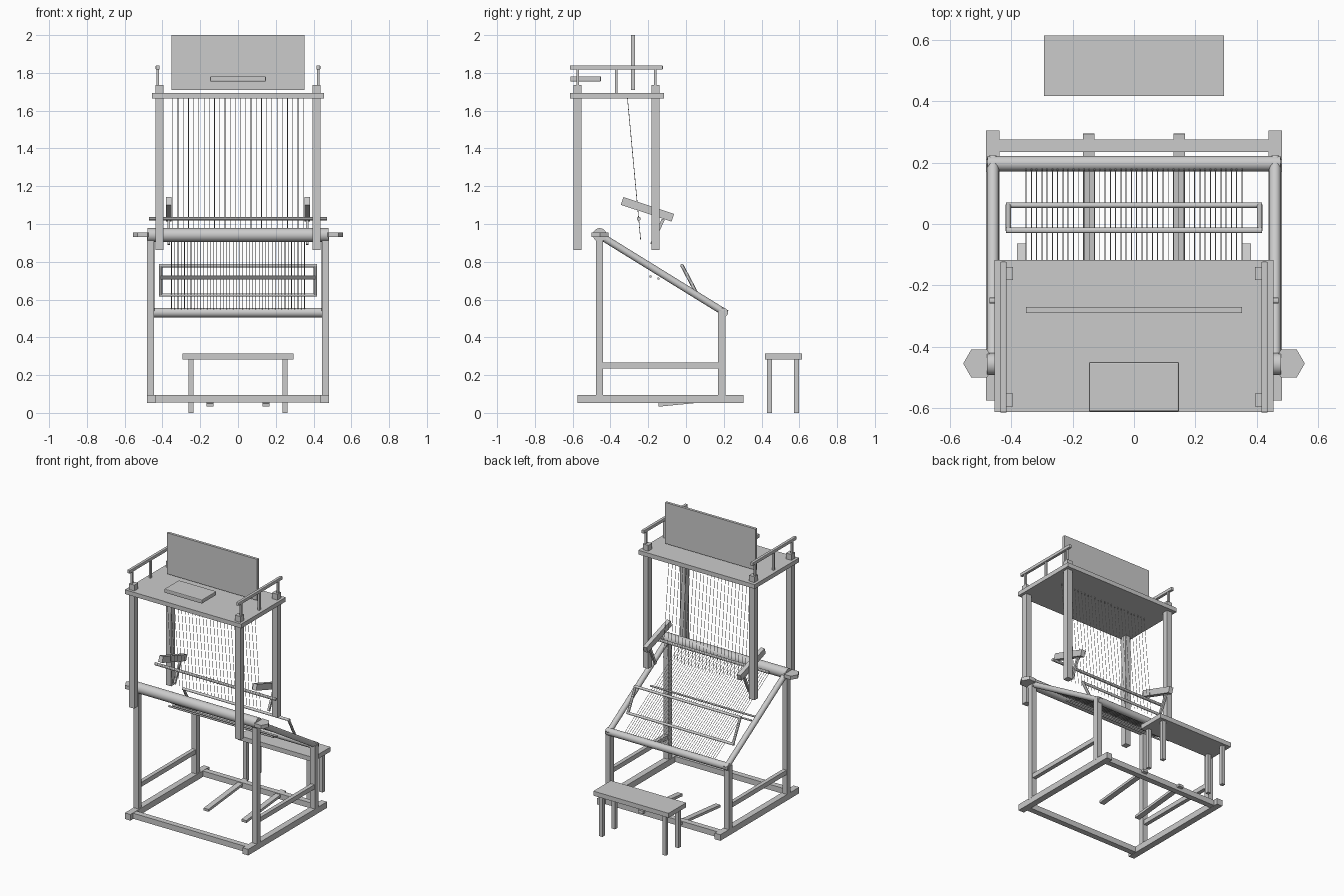
import bpy, math
from mathutils import Vector

if "Cube" in bpy.data.objects:
    bpy.data.objects.remove(bpy.data.objects["Cube"])


def box(name, x, y, z, bevel=0):
    """Axis-aligned block from (min, max) ranges."""
    bpy.ops.mesh.primitive_cube_add(size=1, location=[(a + b) / 2 for a, b in (x, y, z)])
    o = bpy.context.object
    o.name = name
    o.scale = [b - a for a, b in (x, y, z)]
    bpy.ops.object.transform_apply(location=False, rotation=False, scale=True)
    if bevel:
        m = o.modifiers.new("bevel", 'BEVEL')
        m.width, m.segments = bevel, 2
    return o


def bar(name, a, b, w, h):
    """Rectangular bar between two points in a y-z plane; w along x, h across."""
    a, b = Vector(a), Vector(b)
    d = b - a
    L = d.length / 2
    o = box(name, (-w / 2, w / 2), (-L, L), (-h / 2, h / 2))
    o.location = (a + b) / 2
    o.rotation_euler.x = math.atan2(d.z, d.y)
    return o


def rod(name, a, b, r, sides=24):
    """Round bar between two points."""
    a, b = Vector(a), Vector(b)
    d = b - a
    bpy.ops.mesh.primitive_cylinder_add(vertices=sides, radius=r, depth=d.length, location=(a + b) / 2)
    o = bpy.context.object
    o.name = name
    o.rotation_euler = d.to_track_quat('Z', 'Y').to_euler()
    if sides > 6:
        bpy.ops.object.shade_smooth_by_angle()
    return o


def threads(name, n, half, a, b, r):
    """Evenly spaced threads in one curve object."""
    c = bpy.data.curves.new(name, 'CURVE')
    c.dimensions, c.bevel_depth, c.bevel_resolution = '3D', r, 0
    for i in range(n):
        x = -half + 2 * half * i / (n - 1)
        s = c.splines.new('POLY')
        s.points.add(1)
        s.points[0].co = (x, *a, 1)
        s.points[1].co = (x, *b, 1)
    o = bpy.data.objects.new(name, c)
    bpy.context.collection.objects.link(o)


def sx(s, a, b):
    return tuple(sorted((s * a, s * b)))


for s in (-1, 1):
    # base and lower side frame
    box("base_side_rail", sx(s, .438, .482), (-.575, .305), (.053, .096))
    box("front_post", sx(s, .445, .483), (-.477, -.439), (.09, .94))
    box("back_post", sx(s, .445, .483), (.17, .21), (.09, .54))
    box("side_stretcher", sx(s, .45, .478), (-.45, .18), (.235, .267))
    rod("sloped_rail", (s * .46, -.457, .94), (s * .46, .215, .525), .019)
    bar("pedal", (s * .148, -.145, .042), (s * .148, .295, .085), .038, .018)
    # flat hexagonal knob on the cloth beam end
    k = rod("beam_knob", (s * .505, -.455, .93), (s * .505, -.455, .956), .052, 6)
    k.rotation_euler = (0, 0, math.radians(30))
    # upper frame posts and handrail
    for y in (-.574, -.162):
        box("upper_post", sx(s, .394, .436), (y - .021, y + .021), (.863, 1.735))
    for y in (-.574, -.37, -.162):
        box("rail_spindle", sx(s, .418, .432), (y - .007, y + .007), (1.69, 1.82))
    box("top_handrail", sx(s, .415, .436), (-.615, -.123), (1.817, 1.84), .004)
    # tilted arms with struts
    bar("tilted_arm", (s * .367, -.338, 1.122), (s * .367, -.07, 1.033), .03, .043)
    bar("arm_strut", (s * .367, -.12, 1.025), (s * .367, -.182, .892), .014, .016)
    # beater frame sides
    rod("beater_side", (s * .41, -.021, .78), (s * .41, .061, .624), .009, 12)

# cross rails and beams
for n, y in (("front", -.525), ("back", .255)):
    box(n + "_base_rail", (-.44, .44), (y - .02, y + .02), (.055, .094))
rod("cloth_beam", (-.48, -.457, .942), (.48, -.457, .942), .036, 32)
rod("breast_beam", (-.478, .197, .531), (.478, .197, .531), .025)

# beater bars, lease rods and heddle rod
rod("beater_top", (-.418, -.021, .78), (.418, -.021, .78), .009, 12)
rod("beater_bottom", (-.418, .061, .624), (.418, .061, .624), .009, 12)
rod("lease_rod", (-.41, -.188, .722), (.41, -.188, .722), .006, 12)
rod("lease_rod", (-.41, -.146, .711), (.41, -.146, .711), .006, 12)
rod("heddle_rod", (-.472, -.25, 1.028), (.472, -.25, 1.028), .01, 12)

# platform with backboard and pattern slab
box("platform", (-.455, .455), (-.613, -.117), (1.664, 1.694))
box("backboard", (-.353, .353), (-.29, -.271), (1.71, 2.0))
box("pattern_slab", (-.147, .147), (-.612, -.45), (1.754, 1.782), .005)

# warp and heddle threads
threads("warp_threads", 42, .352, (-.45, .94), (.195, .54), .0015)
threads("heddle_threads", 26, .345, (-.31, 1.667), (-.24, .915), .0016)

# bench
box("bench_seat", (-.294, .294), (.418, .614), (.283, .315))
for x in (-.248, .248):
    for y in (.443, .584):
        box("bench_leg", (x - .013, x + .013), (y - .013, y + .013), (0, .285))
